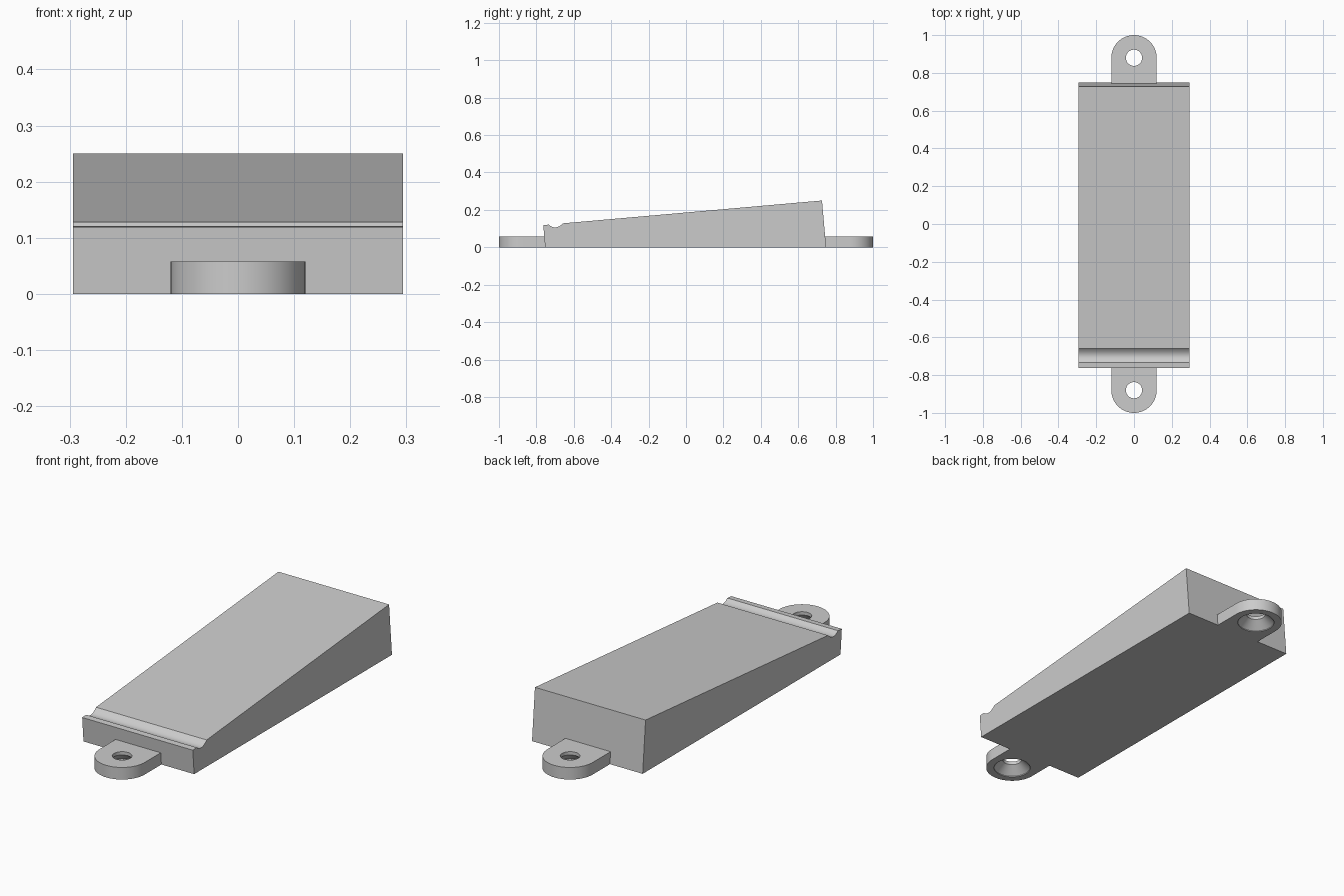
import bpy, bmesh
from math import sin, cos, pi, radians

cube = bpy.data.objects.get("Cube")
if cube:
    bpy.data.objects.remove(cube)

grey = bpy.data.materials.new("light_grey")
grey.use_nodes = True
grey.diffuse_color = (0.6, 0.6, 0.6, 1)
grey.node_tree.nodes["Principled BSDF"].inputs["Base Color"].default_value = grey.diffuse_color


def finish(bm, name):
    bmesh.ops.recalc_face_normals(bm, faces=bm.faces)
    mesh = bpy.data.meshes.new(name)
    bm.to_mesh(mesh)
    bm.free()
    mesh.materials.append(grey)
    obj = bpy.data.objects.new(name, mesh)
    bpy.context.collection.objects.link(obj)
    bpy.ops.object.select_all(action='DESELECT')
    obj.select_set(True)
    bpy.context.view_layer.objects.active = obj
    bpy.ops.object.shade_smooth_by_angle(angle=radians(25))


# Wedge body: side profile with a rounded groove behind the front lip
WIDTH = 0.588
STEPS = 14
groove = []
for i in range(STEPS + 1):
    t = i / STEPS
    y = -0.734 + 0.076 * t
    z = 0.121 + 0.007 * t - 0.072 * t * (1 - t)
    groove.append((y, z))
profile = [(-0.753, 0), (-0.763, 0.119)] + groove + [(0.727, 0.25), (0.749, 0)]

bm = bmesh.new()
side = bm.faces.new([bm.verts.new((-WIDTH / 2, y, z)) for y, z in profile])
swept = bmesh.ops.extrude_face_region(bm, geom=[side])["geom"]
bmesh.ops.translate(bm, vec=(WIDTH, 0, 0),
                    verts=[v for v in swept if isinstance(v, bmesh.types.BMVert)])
finish(bm, "wedge_body")

# Mounting tabs: rounded outer end, countersunk screw hole from below
SEG = 64
R, CENTRE, REACH, HEIGHT = 0.12, 0.88, 0.137, 0.058


def outline(a):
    """Half circle on the outer side, rectangle towards the body."""
    c, s = cos(a), sin(a)
    if c >= 0:
        return R * s, R * c
    k = 1 / max(abs(c), abs(s))
    return R * s * k, REACH * c * k


def circle(radius):
    return lambda a: (radius * sin(a), radius * cos(a))


def mounting_tab(name, direction):
    bm = bmesh.new()
    rings = []
    for shape, z in ((outline, 0), (outline, HEIGHT), (circle(0.043), HEIGHT),
                     (circle(0.043), 0.042), (circle(0.084), 0.004), (circle(0.084), 0)):
        points = [shape(2 * pi * i / SEG) for i in range(SEG)]
        rings.append([bm.verts.new((x, direction * (CENTRE + y), z)) for x, y in points])
    for lower, upper in zip(rings, rings[1:] + rings[:1]):
        for i in range(SEG):
            j = (i + 1) % SEG
            bm.faces.new((lower[i], lower[j], upper[j], upper[i]))
    finish(bm, name)


mounting_tab("front_mounting_tab", -1)
mounting_tab("back_mounting_tab", 1)
